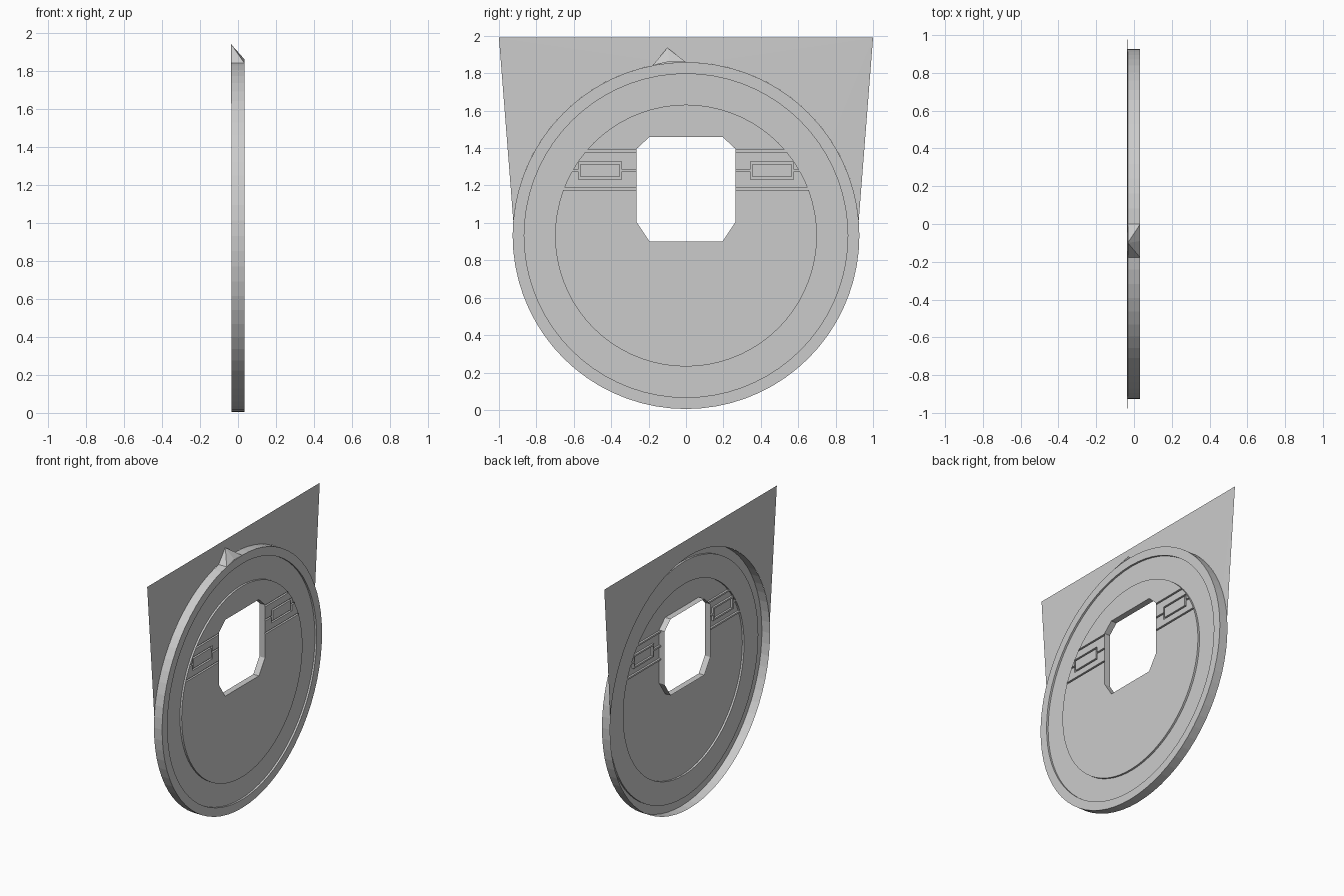
import bpy, bmesh
from math import sin, cos, pi, radians, hypot
from mathutils import Vector

if "Cube" in bpy.data.objects:
    bpy.data.objects.remove(bpy.data.objects["Cube"])

SEGMENTS = 72
CENTRE_Z = 0.932
FRONT, FLOOR, BACK = 0.033, 0.019, -0.033     # depths along x
OUTER, LIP, HUB = 0.927, 0.865, 0.70          # radii

grey = bpy.data.materials.new("light grey")
grey.use_nodes = True
colour = (0.6, 0.6, 0.6, 1)
grey.diffuse_color = colour
grey.node_tree.nodes["Principled BSDF"].inputs["Base Color"].default_value = colour


def finish(bm, name):
    mesh = bpy.data.meshes.new(name)
    bm.to_mesh(mesh)
    bm.free()
    mesh.materials.append(grey)
    obj = bpy.data.objects.new(name, mesh)
    bpy.context.collection.objects.link(obj)
    return obj


def on_circle(x, radius, angle):
    return Vector((x, radius * cos(angle), CENTRE_Z + radius * sin(angle)))


def circle(x, radius):
    return [on_circle(x, radius, 2 * pi * i / SEGMENTS) for i in range(SEGMENTS)]


def bridge(bm, first, second):
    """Join two closed loops of points with a band of quads."""
    a = [bm.verts.new(p) for p in first]
    b = [bm.verts.new(p) for p in second]
    for i in range(len(a)):
        j = (i + 1) % len(a)
        bm.faces.new((a[i], a[j], b[j], b[i]))


def closed_edges(bm, points):
    verts = [bm.verts.new(p) for p in points]
    return [bm.edges.new((verts[i - 1], verts[i])) for i in range(len(verts))]


# Rim and sunken channel, open at the back
bm = bmesh.new()
profile = [(BACK, OUTER), (FRONT, OUTER), (FRONT, LIP), (FLOOR, LIP),
           (FLOOR, HUB), (FRONT, HUB)]
for start, end in zip(profile, profile[1:]):
    bridge(bm, circle(*start), circle(*end))
bmesh.ops.remove_doubles(bm, verts=bm.verts, dist=0.0001)
finish(bm, "rim_and_channel")

# Hub face with an eight-sided window
half = [(0.195, 0.90), (0.265, 1.005), (0.265, 1.395), (0.195, 1.46)]
outline = half + [(-y, z) for y, z in reversed(half)]
window = [Vector((FRONT, y, z)) for y, z in outline]
bm = bmesh.new()
edges = closed_edges(bm, circle(FRONT, HUB)) + closed_edges(bm, window)
bmesh.ops.triangle_fill(bm, use_beauty=True, edges=edges, normal=(1, 0, 0))
for face in bm.faces:
    face.normal_update()
    if face.normal.x < 0:
        face.normal_flip()

# Grooves: band lines, a middle slit and a panel frame on each side
MID, W = 1.28, 0.006
LINES = (1.385, 1.183)
PANEL_Y, PANEL_Z = (0.35, 0.57), 0.042


def cut(co, no):
    bmesh.ops.bisect_plane(bm, geom=bm.verts[:] + bm.edges[:] + bm.faces[:],
                           plane_co=co, plane_no=no, dist=0.00001)


for z in LINES + (MID, MID - PANEL_Z, MID + PANEL_Z):
    for offset in (-W, W):
        cut((0, 0, z + offset), (0, 0, 1))
for y in PANEL_Y:
    for side in (-1, 1):
        for offset in (-W, W):
            cut((0, side * y + offset, 0), (0, 1, 0))


def in_groove(face):
    c = face.calc_center_median()
    y, dz = abs(c.y), abs(c.z - MID)
    if y < 0.264:
        return False
    if any(abs(c.z - line) < W for line in LINES):
        return True
    inside = PANEL_Y[0] - W < y < PANEL_Y[1] + W and dz < PANEL_Z + W
    core = PANEL_Y[0] + W < y < PANEL_Y[1] - W and dz < PANEL_Z - W
    return (inside and not core) or (dz < W and not inside)


grooves = [f for f in bm.faces if in_groove(f)]
made = bmesh.ops.extrude_face_region(bm, geom=grooves)["geom"]
bmesh.ops.translate(bm, vec=(FLOOR - FRONT, 0, 0),
                    verts=[v for v in made if isinstance(v, bmesh.types.BMVert)])
bmesh.ops.delete(bm, geom=[f for f in grooves if f.is_valid], context='FACES')

# Window walls running backwards
bridge(bm, window, [p + Vector((-0.045, 0, 0)) for p in window])
finish(bm, "hub_face")

# Thin back plate reaching from the rim to a straight top edge
bm = bmesh.new()
steps = 36
low = radians(5)
arc = [on_circle(BACK, OUTER, low + (pi - 2 * low) * i / steps) for i in range(steps + 1)]
arc_verts = [bm.verts.new(p) for p in arc]
top_verts = [bm.verts.new((-0.037, y, 1.99)) for y in (1, -1)]
mid = steps // 2
for i in range(steps):
    corner = top_verts[0] if i < mid else top_verts[1]
    bm.faces.new((arc_verts[i], corner, arc_verts[i + 1]))
bm.faces.new((arc_verts[mid], top_verts[0], top_verts[1]))
finish(bm, "back_plate")

# Small pointed marker on top of the rim
bm = bmesh.new()
apex = bm.verts.new((BACK, -0.10, 1.936))
nose = bm.verts.new((FRONT, -0.09, 1.862))
for y, z in ((-0.178, 1.842), (0.0, 1.859)):
    rear = bm.verts.new((BACK, y, z))
    fore = bm.verts.new((FRONT, y, z))
    order = (apex, nose, fore), (apex, fore, rear)
    for tri in order:
        bm.faces.new(tri if y > -0.1 else tri[::-1])
bmesh.ops.recalc_face_normals(bm, faces=bm.faces)
finish(bm, "top_marker")
